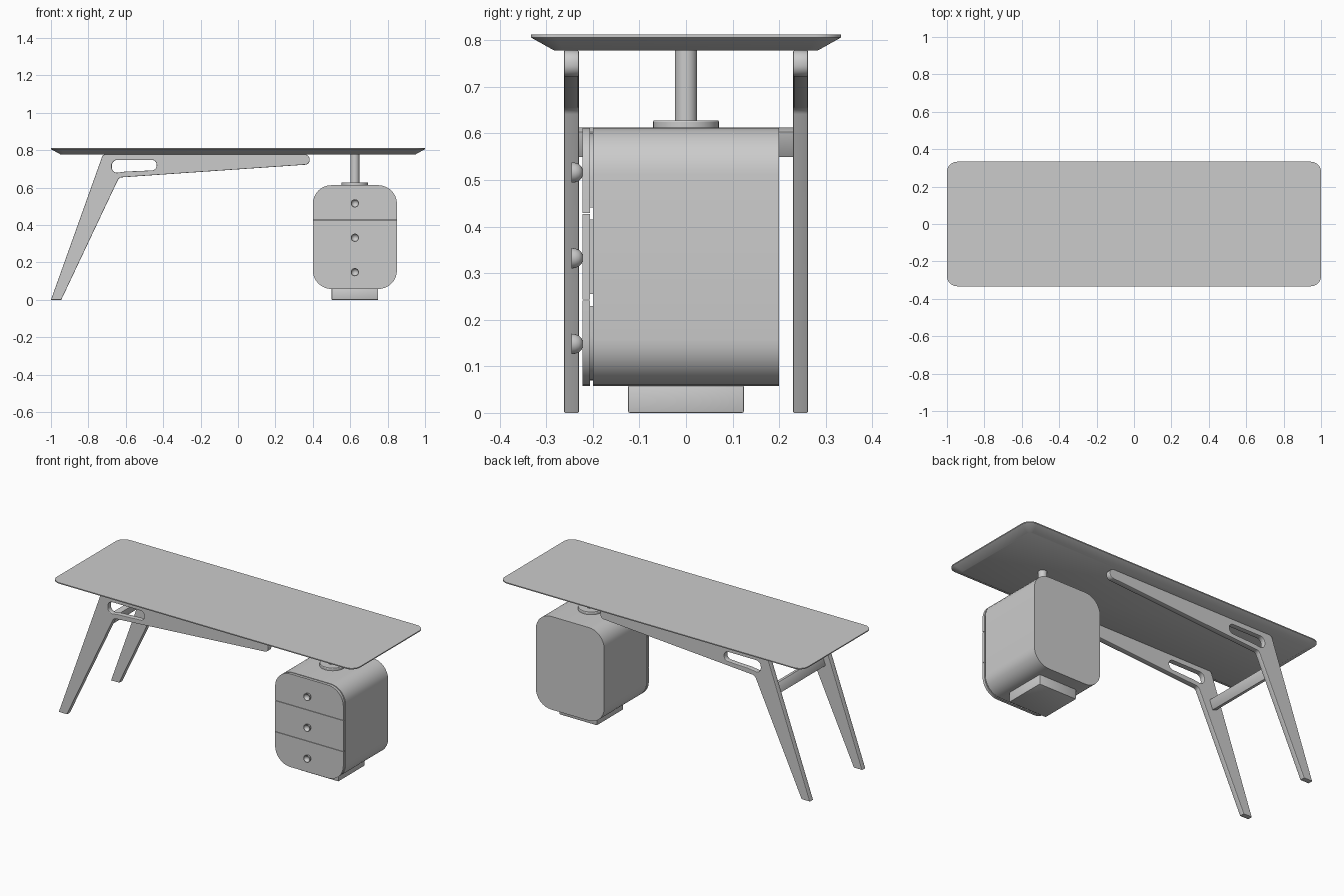
import bpy, bmesh, math
from mathutils import Vector, Matrix

if "Cube" in bpy.data.objects:
    bpy.data.objects.remove(bpy.data.objects["Cube"], do_unlink=True)

grey = bpy.data.materials.new("plain grey")
grey.use_nodes = True
GREY = (0.6, 0.6, 0.6, 1)
grey.diffuse_color = GREY
grey.node_tree.nodes["Principled BSDF"].inputs["Base Color"].default_value = GREY


def finish(name, mesh):
    """Link a mesh as a named part with smooth shading and sharp edges."""
    obj = bpy.data.objects.new(name, mesh)
    bpy.context.collection.objects.link(obj)
    mesh.materials.clear()
    mesh.materials.append(grey)
    bpy.ops.object.select_all(action="DESELECT")
    obj.select_set(True)
    bpy.context.view_layer.objects.active = obj
    bpy.ops.object.shade_smooth_by_angle(angle=math.radians(30))
    return obj


def finish_bm(name, bm):
    bmesh.ops.recalc_face_normals(bm, faces=bm.faces)
    mesh = bpy.data.meshes.new(name)
    bm.to_mesh(mesh)
    bm.free()
    return finish(name, mesh)


def rounded(corners, segs=8):
    """Turn (x, y, radius) corners into a rounded outline."""
    out = []
    for i, (x, y, r) in enumerate(corners):
        p = Vector((x, y))
        a = (Vector(corners[i - 1][:2]) - p).normalized()
        b = (Vector(corners[(i + 1) % len(corners)][:2]) - p).normalized()
        if r == 0:
            out.append(p)
            continue
        half = a.angle(b) / 2
        centre = p + (a + b).normalized() * r / math.sin(half)
        start = p + a * r / math.tan(half) - centre
        end = p + b * r / math.tan(half) - centre
        sweep = start.angle_signed(end)
        for k in range(segs + 1):
            out.append(centre + Matrix.Rotation(-sweep * k / segs, 2) @ start)
    return out


def rounded_rect(w, h, r):
    return rounded([(-w, -h, r), (w, -h, r), (w, h, r), (-w, h, r)])


def loft(name, rings):
    """Skin a stack of equal-length rings and cap both ends."""
    bm = bmesh.new()
    loops = [[bm.verts.new(p) for p in ring] for ring in rings]
    for lo, hi in zip(loops, loops[1:]):
        n = len(lo)
        for i in range(n):
            j = (i + 1) % n
            bm.faces.new((lo[i], lo[j], hi[j], hi[i]))
    bm.faces.new(loops[0])
    bm.faces.new(loops[-1])
    return finish_bm(name, bm)


def turned(name, profile, place, segs=32):
    """Revolve a (radius, height) profile about z, then place it."""
    ring = [(math.cos(t), math.sin(t)) for t in
            (math.tau * k / segs for k in range(segs))]
    return loft(name, [[place @ Vector((r * c, r * s, h)) for c, s in ring]
                       for r, h in profile])


def box(name, size, centre, tilt=0, bevel=0.003):
    bm = bmesh.new()
    bmesh.ops.create_cube(bm, size=1)
    bmesh.ops.scale(bm, vec=size, verts=bm.verts)
    bmesh.ops.bevel(bm, geom=bm.edges[:], offset=bevel, segments=2,
                    affect="EDGES", profile=0.5)
    bm.transform(Matrix.Translation(centre) @ Matrix.Rotation(tilt, 4, "Y"))
    return finish_bm(name, bm)


# Table top with an undercut edge
levels = [(0.05, 0.02, 0.778), (0, 0.055, 0.806), (0, 0.055, 0.812)]
loft("table_top", [[(p.x, p.y, z) for p in rounded_rect(1 - d, 0.333 - d, r)]
                   for d, r, z in levels])

# Leg frames: a slanted leg and a long tapering arm with a slot
frame = rounded([(-1, 0, 0), (-0.945, 0, 0), (-0.636, 0.654, 0.025),
                 (0.383, 0.724, 0.025), (0.383, 0.778, 0.026),
                 (-0.722, 0.778, 0.02)])
slot = rounded([(-0.675, 0.676, 0.028), (-0.6, 0.686, 0.1),
                (-0.435, 0.693, 0.026), (-0.435, 0.748, 0.026),
                (-0.675, 0.748, 0.03)])


def leg_frame(name, y):
    curve = bpy.data.curves.new(name, "CURVE")
    curve.dimensions = "2D"
    curve.fill_mode = "BOTH"
    edge = 0.003
    curve.extrude = 0.016 - edge
    curve.bevel_depth = edge
    curve.bevel_resolution = 1
    curve.offset = -edge
    for outline in (frame, slot):
        spline = curve.splines.new("POLY")
        spline.points.add(len(outline) - 1)
        for point, p in zip(spline.points, outline):
            point.co = (p.x, p.y, 0, 1)
        spline.use_cyclic_u = True
    helper = bpy.data.objects.new(name + "_outline", curve)
    bpy.context.collection.objects.link(helper)
    deps = bpy.context.evaluated_depsgraph_get()
    mesh = bpy.data.meshes.new_from_object(helper.evaluated_get(deps))
    bpy.data.objects.remove(helper, do_unlink=True)
    mesh.transform(Matrix.Translation((0, y, 0)) @ Matrix.Rotation(math.pi / 2, 4, "X"))
    finish(name, mesh)


leg_frame("front_leg_frame", -0.246)
leg_frame("back_leg_frame", 0.246)
box("leg_crossbar", (0.03, 0.47, 0.058), (-0.735, 0, 0.581),
    tilt=math.radians(20), bevel=0.001)

# Cabinet with rounded sides
CX, CZ = 0.625, 0.3355
outline = rounded_rect(0.225, 0.2775, 0.1)


def slab(name, y0, y1, z0=0, z1=1, inset=0):
    """Extrude the cabinet outline in depth, kept between two heights."""
    bm = bmesh.new()
    sx, sz = 1 - inset / 0.225, 1 - inset / 0.2775
    bm.faces.new([bm.verts.new((CX + p.x * sx, y0, CZ + p.y * sz)) for p in outline])
    for z, up in ((z0, -1), (z1, 1)):
        bmesh.ops.bisect_plane(bm, geom=bm.verts[:] + bm.edges[:] + bm.faces[:],
                               plane_co=(0, 0, z), plane_no=(0, 0, up),
                               clear_outer=True)
    grown = bmesh.ops.extrude_face_region(bm, geom=bm.faces[:])
    moved = [v for v in grown["geom"] if isinstance(v, bmesh.types.BMVert)]
    bmesh.ops.translate(bm, vec=(0, y1 - y0, 0), verts=moved)
    return finish_bm(name, bm)


slab("cabinet_body", -0.2, 0.2)

# Three drawers, each with a front, a backing and a dished knob
knob = [(0.004, 0), (0.012, 0.003), (0.018, 0.009), (0.021, 0.017),
        (0.022, 0.025), (0.019, 0.025), (0.015, 0.018), (0.008, 0.013), (0.002, 0.012)]
for i, row in enumerate(("lower", "middle", "upper")):
    z0 = 0.058 + 0.1857 * i
    z1 = z0 + 0.1836
    slab(row + "_drawer_front", -0.222, -0.206, z0, z1)
    slab(row + "_drawer_backing", -0.206, -0.199, z0 + 0.012, z1 - 0.012, inset=0.012)
    turned(row + "_drawer_knob", knob,
           Matrix.Translation((CX, -0.221, 0.148 + 0.184 * i))
           @ Matrix.Rotation(math.pi / 2, 4, "X"), segs=24)

# Support post, its flange, and the cabinet foot
post_place = Matrix.Translation((CX, 0, 0))
turned("post_flange", [(0.071, 0.61), (0.071, 0.625), (0.069, 0.628)], post_place)
turned("support_post", [(0.024, 0.626), (0.024, 0.78)], post_place)
box("cabinet_foot", (0.248, 0.248, 0.06), (CX, 0, 0.03))
